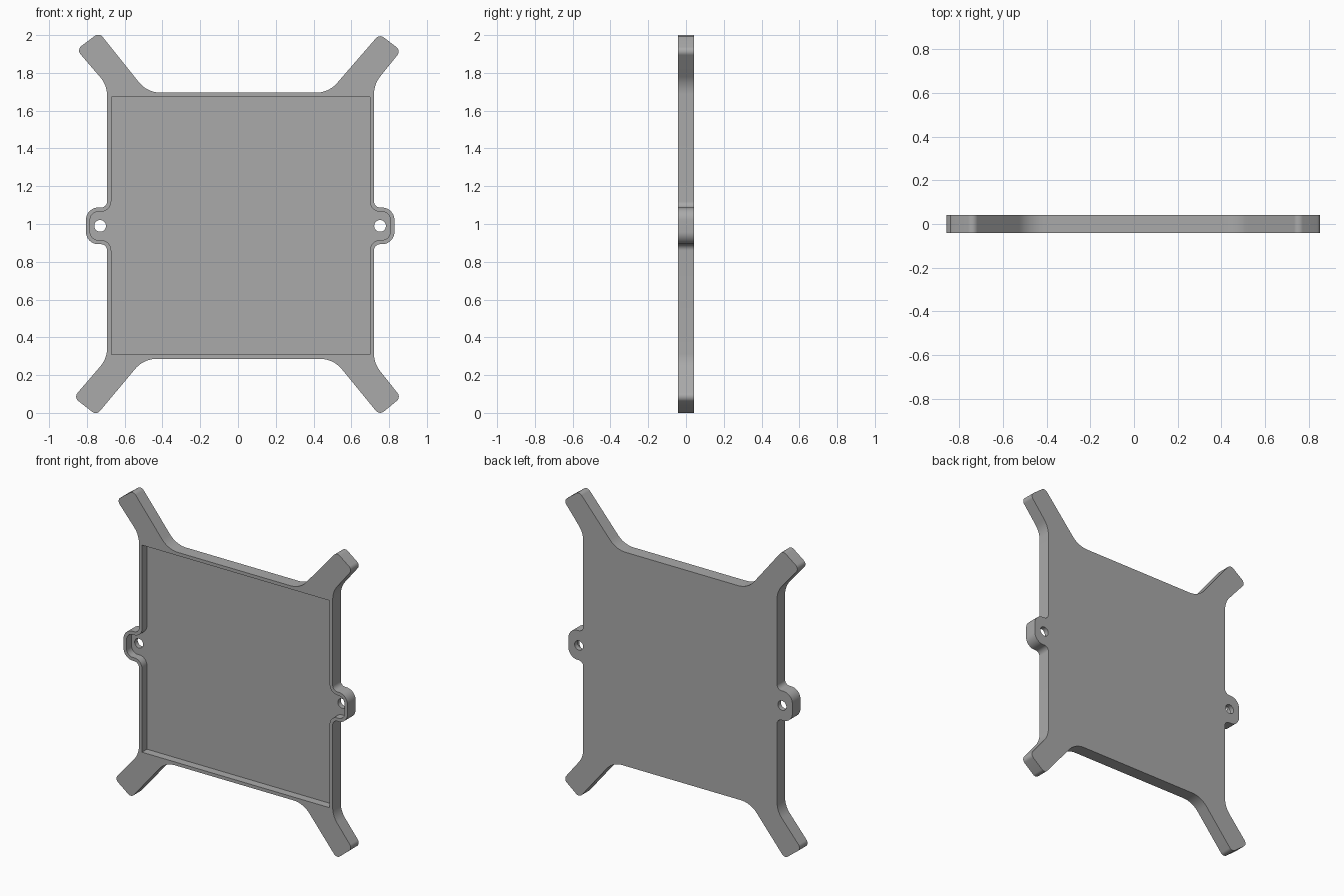
import bpy, bmesh, math
from mathutils import Vector

cube = bpy.data.objects.get("Cube")
if cube:
    bpy.data.objects.remove(cube, do_unlink=True)

FRONT, BACK, FLOOR = -0.042, 0.042, 0.010
MID = 0.99                       # height of the mounting tabs
LEFT, RIGHT, LOW, HIGH = -0.693, 0.72, 0.286, 1.695

grey = bpy.data.materials.new("plain grey")
grey.use_nodes = True
colour = (0.4, 0.4, 0.4, 1)
grey.diffuse_color = colour
grey.node_tree.nodes["Principled BSDF"].inputs["Base Color"].default_value = colour


def fillet(corners, steps=10):
    """Round each (x, z, radius) corner of a closed profile."""
    out = []
    for i, (x, z, r) in enumerate(corners):
        p = Vector((x, z))
        a = (Vector(corners[i - 1][:2]) - p).normalized()
        b = (Vector(corners[(i + 1) % len(corners)][:2]) - p).normalized()
        if r == 0:
            out.append(p)
            continue
        half = a.angle(b) / 2
        centre = p + (a + b).normalized() * r / math.sin(half)
        start = p + a * r / math.tan(half) - centre
        end = p + b * r / math.tan(half) - centre
        sweep = start.angle(end)
        for k in range(steps + 1):
            t = k / steps
            out.append(centre + (start * math.sin((1 - t) * sweep)
                                 + end * math.sin(t * sweep)) / math.sin(sweep))
    return out


def slab(name, points, y0, y1):
    """Extrude an (x, z) profile from y0 to y1."""
    bm = bmesh.new()
    face = bm.faces.new([bm.verts.new((p[0], y0, p[1])) for p in points])
    ext = bmesh.ops.extrude_face_region(bm, geom=[face])
    moved = [v for v in ext["geom"] if isinstance(v, bmesh.types.BMVert)]
    bmesh.ops.translate(bm, verts=moved, vec=(0, y1 - y0, 0))
    bmesh.ops.recalc_face_normals(bm, faces=bm.faces)
    mesh = bpy.data.meshes.new(name)
    bm.to_mesh(mesh)
    bm.free()
    mesh.materials.append(grey)
    obj = bpy.data.objects.new(name, mesh)
    bpy.context.collection.objects.link(obj)
    return obj


def tab(edge, tip, half, inner_r, outer_r):
    """Side tab corners, from the top down."""
    return [(edge, MID + half, inner_r), (tip, MID + half, outer_r),
            (tip, MID - half, outer_r), (edge, MID - half, inner_r)]


def arm(root_a, tip_a, tip_b, root_b):
    """Corner arm with rounded tip and wide fillets at the root."""
    return [(*root_a, 0.15), (*tip_a, 0.03), (*tip_b, 0.03), (*root_b, 0.15)]


# Outer outline, clockwise from the upper left arm
outline = (
    arm((LEFT, 1.735), (-0.855, 1.923), (-0.735, 2.013), (-0.48, HIGH))
    + arm((0.48, HIGH), (0.749, 2.005), (0.863, 1.918), (RIGHT, 1.74))
    + tab(RIGHT, 0.828, 0.097, 0.033, 0.065)
    + arm((RIGHT, 0.262), (0.863, 0.082), (0.749, -0.012), (0.505, LOW))
    + arm((-0.5, LOW), (-0.749, -0.012), (-0.87, 0.082), (LEFT, 0.288))
    + tab(LEFT, -0.805, 0.097, 0.033, 0.065)[::-1])
plate = slab("frame_plate", fillet(outline), FRONT, BACK)

# Shallow front recess that runs out into both tabs
rim = 0.022
recess = ([(LEFT + rim, HIGH - rim, 0), (RIGHT - rim, HIGH - rim, 0)]
          + tab(RIGHT - rim, 0.828 - rim, 0.075, 0.055, 0.043)
          + [(RIGHT - rim, LOW + rim, 0), (LEFT + rim, LOW + rim, 0)]
          + tab(LEFT + rim, -0.805 + rim, 0.075, 0.055, 0.043)[::-1])
cutters = [slab("recess_cutter", fillet(recess), FRONT - 0.1, FLOOR)]

# Screw holes through the tabs
for side, x in (("right", -0.73), ("left", 0.752)):
    ring = [(x + 0.031 * math.cos(math.tau * k / 32),
             MID + 0.031 * math.sin(math.tau * k / 32)) for k in range(32)]
    cutters.append(slab(side + "_hole_cutter", ring, -0.2, 0.2))

# Cut, then discard the cutters
bpy.context.view_layer.objects.active = plate
for cutter in cutters:
    cutter.hide_render = True
    mod = plate.modifiers.new("cut", 'BOOLEAN')
    mod.operation, mod.solver, mod.object = 'DIFFERENCE', 'EXACT', cutter
    bpy.ops.object.modifier_apply(modifier=mod.name)
for cutter in cutters:
    bpy.data.objects.remove(cutter, do_unlink=True)

bpy.ops.object.select_all(action='DESELECT')
plate.select_set(True)
bpy.ops.object.shade_smooth_by_angle(angle=math.radians(30))
